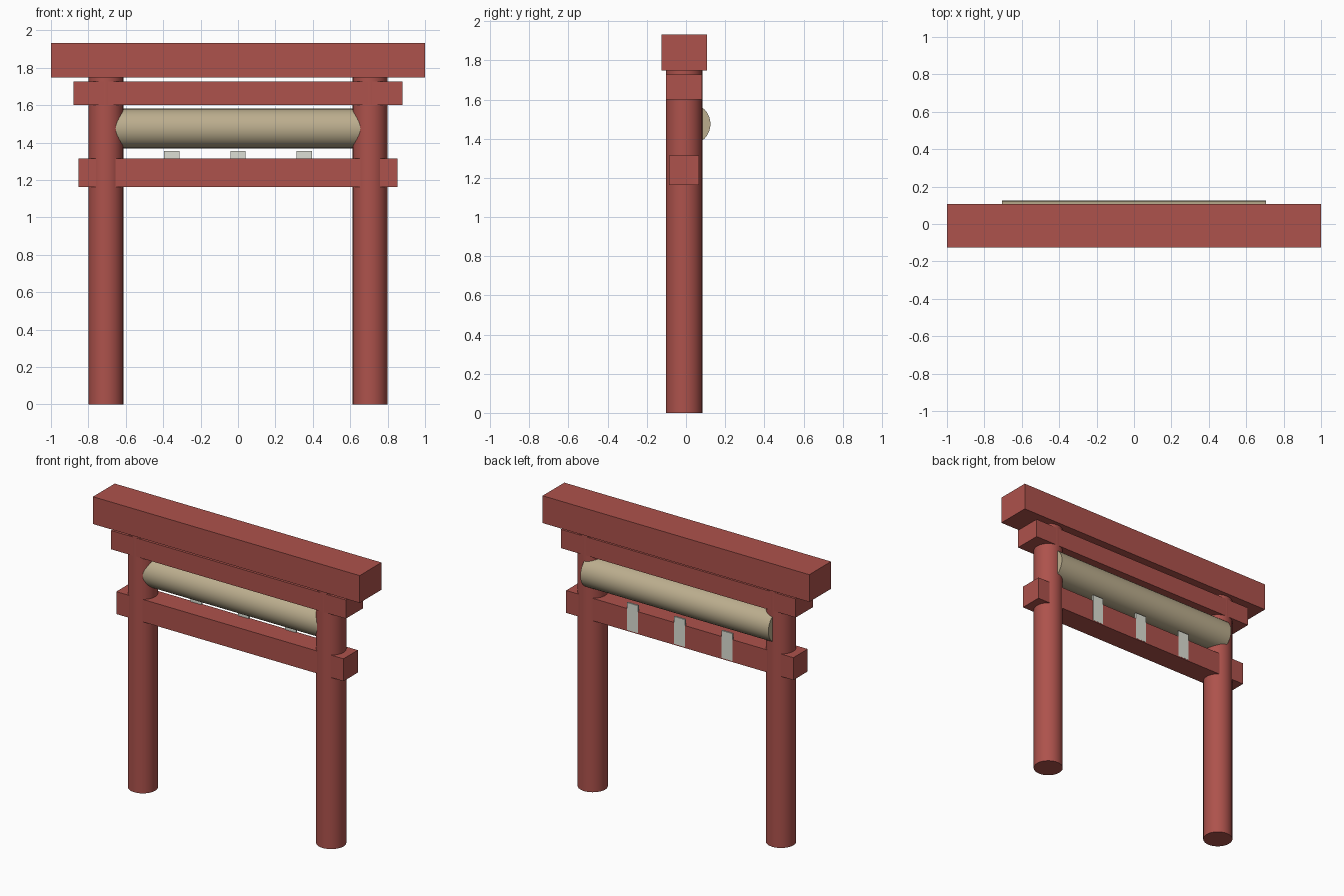
import bpy
import math

if "Cube" in bpy.data.objects:
    bpy.data.objects.remove(bpy.data.objects["Cube"])

CY = -0.01          # depth centre of the gate frame


def material(name, rgb):
    m = bpy.data.materials.new(name)
    m.diffuse_color = (*rgb, 1.0)
    m.use_nodes = True
    m.node_tree.nodes["Principled BSDF"].inputs["Base Color"].default_value = m.diffuse_color
    return m


RED = material("red_paint", (0.42, 0.085, 0.072))
STRAW = material("straw", (0.50, 0.42, 0.27))
PAPER = material("paper", (0.72, 0.74, 0.66))


def box(name, x, y, z, mat):
    """Box from (min, max) ranges on each axis."""
    bpy.ops.mesh.primitive_cube_add(size=1, location=[sum(r) / 2 for r in (x, y, z)])
    ob = bpy.context.object
    ob.name = name
    ob.scale = [r[1] - r[0] for r in (x, y, z)]
    bpy.ops.object.transform_apply(location=False, rotation=False, scale=True)
    ob.data.materials.append(mat)


def cylinder(name, radius, length, centre, rotation, mat):
    bpy.ops.mesh.primitive_cylinder_add(vertices=32, radius=radius, depth=length,
                                        location=centre, rotation=rotation)
    ob = bpy.context.object
    ob.name = name
    ob.data.materials.append(mat)
    bpy.ops.object.shade_smooth_by_angle(angle=math.radians(40))


# Round pillars
for side, sx in (("left", -1), ("right", 1)):
    cylinder(f"{side}_pillar", 0.093, 1.76, (sx * 0.706, CY, 0.88), (0, 0, 0), RED)

# Horizontal beams, top to bottom
box("top_lintel", (-1.0, 1.0), (-0.125, 0.108), (1.748, 1.933), RED)
box("under_lintel", (-0.88, 0.88), (CY - 0.092, CY + 0.092), (1.60, 1.727), RED)
box("tie_beam", (-0.852, 0.852), (CY - 0.077, CY + 0.077), (1.163, 1.315), RED)

# Thick straw rope between the pillars, set slightly towards the back
cylinder("straw_rope", 0.106, 1.41, (0, 0.019, 1.475), (0, math.pi / 2, 0), STRAW)

# Paper strips on the back of the tie beam
for i, x in enumerate((-0.355, 0.0, 0.355)):
    box(f"paper_strip_{i + 1}", (x - 0.041, x + 0.041), (0.056, 0.068), (1.17, 1.356), PAPER)
